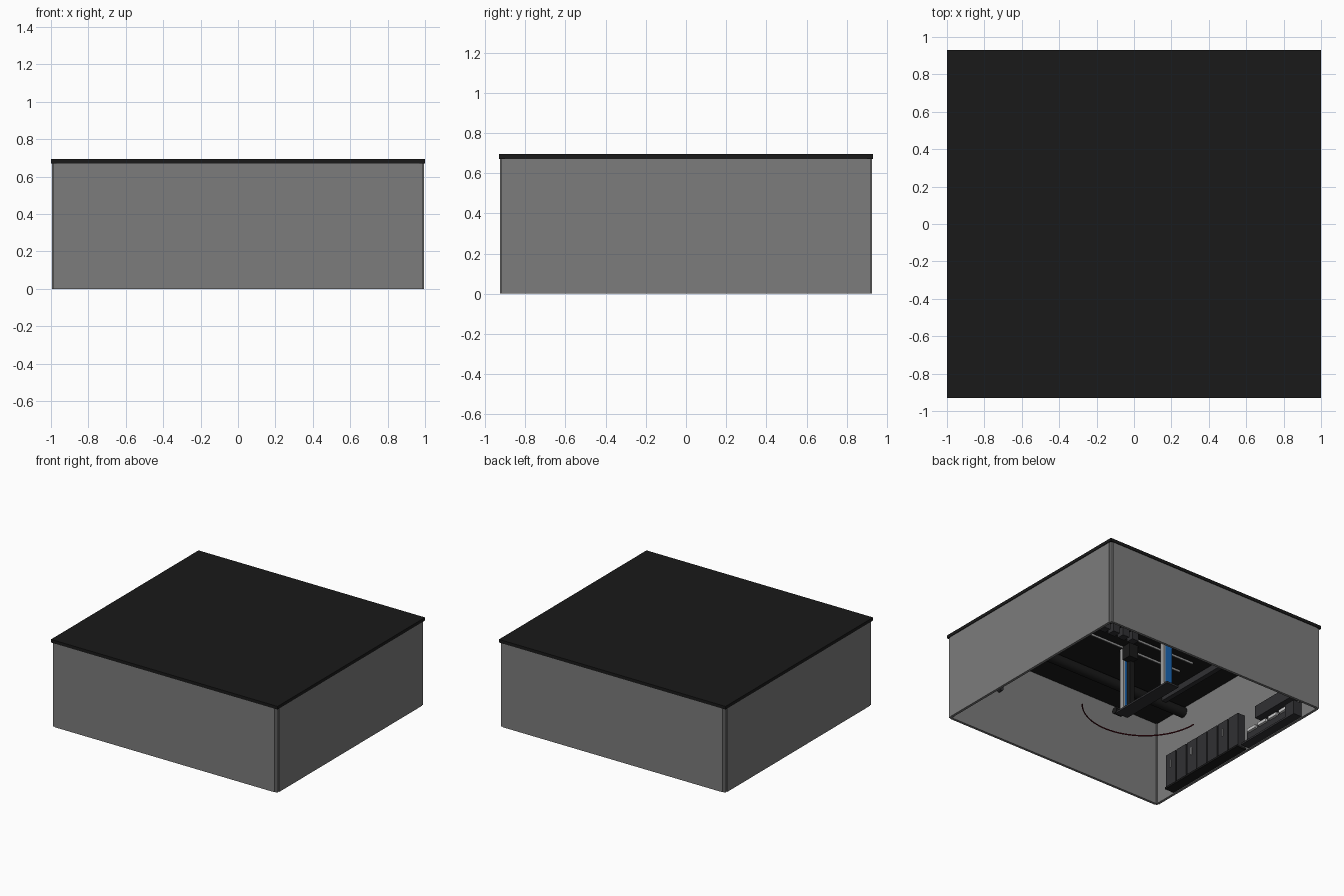
import bpy, bmesh, math
from mathutils import Vector

if "Cube" in bpy.data.objects:
    bpy.data.objects.remove(bpy.data.objects["Cube"])


def material(name, rgb):
    m = bpy.data.materials.new(name)
    m.diffuse_color = (*rgb, 1)
    m.use_nodes = True
    m.node_tree.nodes["Principled BSDF"].inputs["Base Color"].default_value = m.diffuse_color
    return m


GREY = material("panel_grey", (0.2, 0.2, 0.2))
BLACK = material("black", (0.01, 0.01, 0.01))
DARK = material("dark_grey", (0.03, 0.03, 0.033))
METAL = material("metal", (0.35, 0.35, 0.35))
BLUE = material("blue", (0.01, 0.13, 0.45))
RED = material("dark_red", (0.09, 0.005, 0.01))
WHITE = material("white", (0.75, 0.75, 0.75))


def boxes(name, spans, mat):
    """One object from boxes given as (x0, x1, y0, y1, z0, z1)."""
    bm = bmesh.new()
    for x0, x1, y0, y1, z0, z1 in spans:
        vs = bmesh.ops.create_cube(bm, size=1)["verts"]
        for v in vs:
            v.co = Vector((x1 if v.co.x > 0 else x0,
                           y1 if v.co.y > 0 else y0,
                           z1 if v.co.z > 0 else z0))
    me = bpy.data.meshes.new(name)
    bm.to_mesh(me)
    bm.free()
    ob = bpy.data.objects.new(name, me)
    me.materials.append(mat)
    bpy.context.collection.objects.link(ob)
    return ob


def cylinder(name, loc, r, depth, mat, axis="Z"):
    rot = {"X": (0, math.pi / 2, 0), "Y": (math.pi / 2, 0, 0), "Z": (0, 0, 0)}[axis]
    bpy.ops.mesh.primitive_cylinder_add(vertices=32, radius=r, depth=depth, location=loc, rotation=rot)
    ob = bpy.context.object
    ob.name = name
    ob.data.materials.append(mat)
    bpy.ops.object.shade_smooth_by_angle()
    return ob


W, D, TOP = 1.0, 0.93, 0.67

# Lid
boxes("lid", [(-W, W, -D, D, TOP, 0.695)], BLACK)

# Side panels and corner posts
for s, side in ((-1, "front"), (1, "back")):
    y = sorted((s * (D - 0.005), s * (D - 0.025)))
    boxes(side + "_panel", [(-0.97, 0.97, *y, 0, TOP)], GREY)
for s, side in ((-1, "left"), (1, "right")):
    x = sorted((s * (W - 0.005), s * (W - 0.025)))
    boxes(side + "_panel", [(*x, -0.9, 0.9, 0, TOP)], GREY)
    for t, end in ((-1, "front"), (1, "back")):
        px = sorted((s * 0.968, s * 0.99))
        py = sorted((t * 0.898, t * 0.92))
        boxes(f"{side}_{end}_corner_post", [(*px, *py, 0, TOP)], GREY)

# Cross tube and rail under the lid
cylinder("cross_tube", (0, -0.595, 0.628), 0.04, 1.94, BLACK, "X")
boxes("lid_rail", [(-0.77, -0.73, -0.555, 0.9, 0.62, TOP)], DARK)
boxes("slide_rails", [(-0.6, 0.3, y - 0.005, y + 0.005, 0.655, TOP) for y in (-0.2, -0.05, 0.1)], METAL)

# Hanging blue uprights with metal edges
for y, end in ((-0.23, "front"), (0.23, "back")):
    boxes(end + "_upright", [(-0.15, -0.09, y - 0.02, y + 0.02, 0.17, TOP)], BLUE)
    boxes(end + "_upright_edge", [(-0.09, -0.075, y - 0.02, y + 0.02, 0.17, TOP)], METAL)
boxes("drive_column", [(-0.15, -0.11, -0.21, -0.175, 0.18, 0.6)], BLACK)
boxes("motor", [(-0.14, -0.06, -0.2, -0.12, 0.56, TOP)], BLACK)

# Lower cross plate with end roller
boxes("cross_plate", [(-0.18, -0.07, -0.29, 0.29, 0.155, 0.17)], DARK)
cylinder("plate_roller", (-0.1, -0.3, 0.18), 0.025, 0.07, BLACK, "X")

# Small modules under the lid
boxes("lid_modules", [(x, x + 0.06, -0.03, 0.03, 0.6, TOP) for x in (-0.02, 0.07, 0.16, 0.25)], DARK)

# Curved cable loop
cu = bpy.data.curves.new("cable_loop", "CURVE")
cu.dimensions = "3D"
cu.bevel_depth = 0.005
cu.bevel_resolution = 1
sp = cu.splines.new("POLY")
N = 32
sp.points.add(N)
for i, p in enumerate(sp.points):
    a = math.radians(130 + 160 * i / N) + math.radians(-40)
    p.co = (-0.1 + 0.46 * math.cos(a + 0.65 - 0.65), 0.46 * math.sin(a), 0.1, 1)
    # sweep from the right-front side round to the left-front side
    b = math.radians(-40 - 140 * i / N)
    p.co = (-0.09 + 0.46 * math.cos(b), 0.02 + 0.46 * math.sin(b), 0.1, 1)
ob = bpy.data.objects.new("cable_loop", cu)
cu.materials.append(RED)
bpy.context.collection.objects.link(ob)

# Row of tall modules on the left wall
boxes("module_row", [(-0.965, -0.9, -0.71 + 0.118 * i, -0.602 + 0.118 * i, 0.02, 0.29) for i in range(7)], DARK)
boxes("module_shelf", [(-0.974, -0.89, -0.71, 0.11, 0.005, 0.02)], BLACK)
boxes("module_tabs", [(-0.9, -0.895, -0.66 + 0.118 * i, -0.652 + 0.118 * i, 0.17, 0.23) for i in (0, 2, 5)], METAL)

# Low tray, white connectors and upper case on the left wall
boxes("tray", [(-0.974, -0.9, 0.14, 0.74, 0.005, 0.02),
               (-0.974, -0.96, 0.14, 0.74, 0.02, 0.13),
               (-0.96, -0.9, 0.64, 0.74, 0.02, 0.12)], DARK)
boxes("connectors", [(-0.96, -0.94, 0.16 + 0.12 * i, 0.25 + 0.12 * i, 0.12, 0.145) for i in range(4)], WHITE)
boxes("upper_case", [(-0.974, -0.9, 0.3, 0.73, 0.16, 0.26)], DARK)

# Small wall fittings
cylinder("left_wall_fitting", (-0.96, 0.79, 0.13), 0.02, 0.04, DARK, "X")
cylinder("front_wall_fitting", (0.53, -0.89, 0.4), 0.02, 0.04, DARK, "Y")
